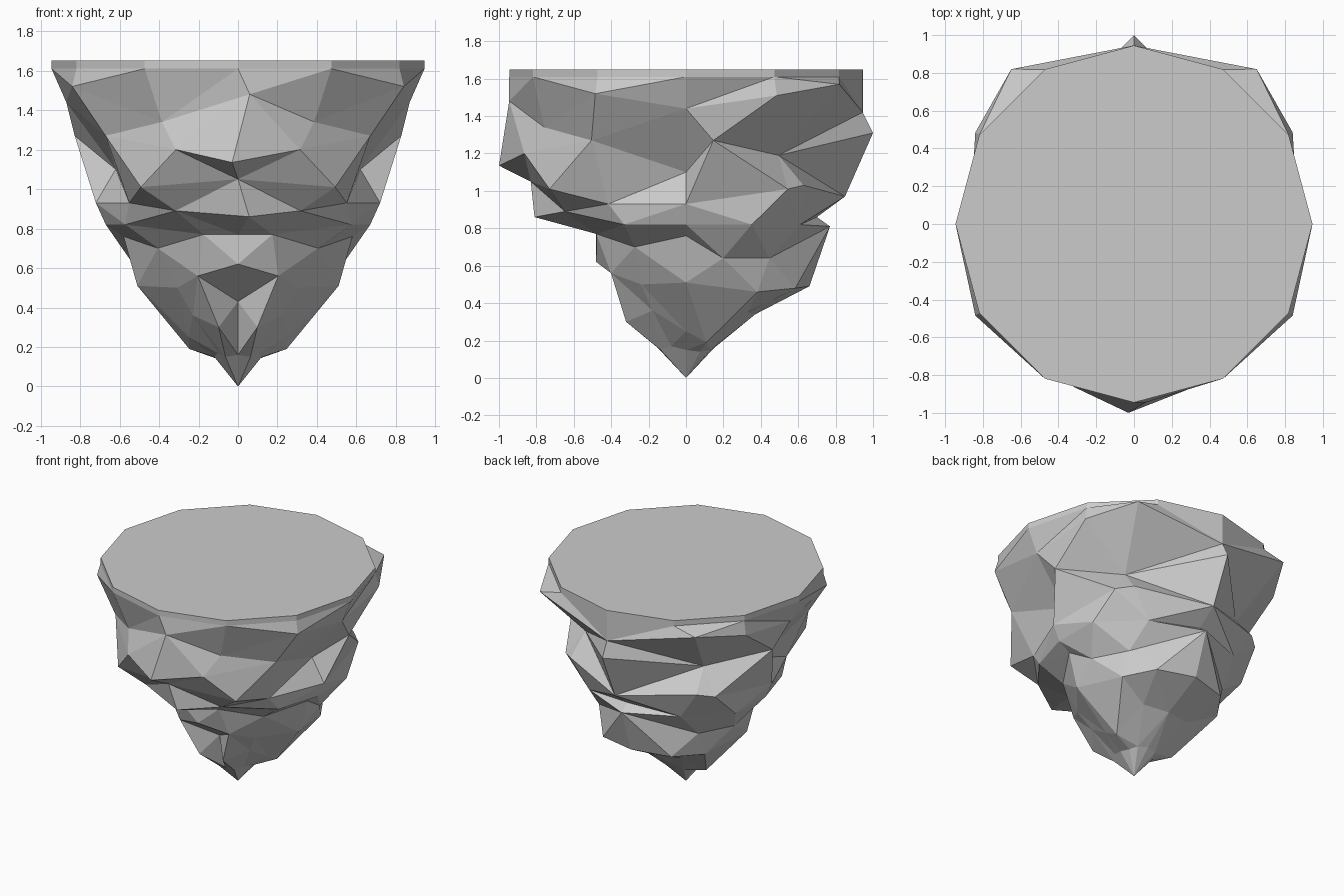
import bpy, bmesh
from math import radians, cos, sin

if "Cube" in bpy.data.objects:
    bpy.data.objects.remove(bpy.data.objects["Cube"])

TOP_Z, RIM_Z, RIM_R = 1.65, 1.61, 0.945

# Weathered cliff profiles from front (-90 deg) round to back (90 deg):
# (radius, height[, own angle]) going down
PROFILES = {
    -90: [(.947, 1.48, -86.4), (1.0, 1.135, -91.7), (.83, 1.05), (.812, .86, -86),
          (.48, .77), (.48, .62), (.22, .43), (.15, .16)],
    -60: [(.85, 1.34, -63), (.92, 1.20, -70), (.88, 1.01, -56), (.72, .89, -64),
          (.51, .77, -70), (.45, .56, -63), (.335, .30, -73), (.15, .15, -65)],
    -30: [(.97, 1.52), (.84, 1.27, -37), (.69, .93, -37), (.66, .82),
          (.49, .70, -34), (.39, .50, -38), (.29, .36, -38), (.13, .17, -38)],
    0:   [(.87, 1.44), (.62, 1.10), (.72, .93), (.67, .82),
          (.58, .76), (.51, .51), (.25, .25), (.12, .15)],
    30:  [(.97, 1.51), (.84, 1.27, 10), (.83, 1.01, 41), (.75, .82, 28),
          (.58, .64, 20), (.57, .46, 42), (.27, .19, 24), (.13, .14, 36)],
    60:  [(1.046, 1.57, 51.6), (.70, 1.19, 45), (.82, 1.03, 50), (.72, .82, 58),
          (.61, .64, 47), (.65, .48, 64), (.38, .35), (.15, .15)],
    90:  [(.945, 1.42), (1.0, 1.31), (.85, .97), (.70, .86),
          (.77, .81), (.66, .49), (.37, .34), (.15, .16)],
}
ANGLES = sorted(PROFILES)


def half_ring(level):
    """Points of one ring on the right half, front to back."""
    pts = []
    for a in ANGLES:
        if level < 0:
            r, z, ang = RIM_R, (TOP_Z if level == -2 else RIM_Z), a
        else:
            r, z, *own = PROFILES[a][level]
            ang = own[0] if own else a
        pts.append((r * cos(radians(ang)), r * sin(radians(ang)), z))
    return pts


bm = bmesh.new()
rings = []
for level in range(-2, 8):
    right = half_ring(level)
    left = [(-x, y, z) for x, y, z in right[-2:0:-1]]
    rings.append([bm.verts.new(p) for p in right + left])
n = len(rings[0])

# Rock sides
sides = []
for upper, lower in zip(rings, rings[1:]):
    for i in range(n):
        j = (i + 1) % n
        sides.append(bm.faces.new((lower[i], lower[j], upper[j], upper[i])))
bmesh.ops.triangulate(bm, faces=sides[n:], quad_method='SHORT_EDGE')

# Pointed bottom tip and flat top
tip = bm.verts.new((0, 0, 0))
for i in range(n):
    bm.faces.new((tip, rings[-1][(i + 1) % n], rings[-1][i]))
bm.faces.new(rings[0])
bmesh.ops.recalc_face_normals(bm, faces=bm.faces[:])

mesh = bpy.data.meshes.new("island_rock")
bm.to_mesh(mesh)
bm.free()
rock = bpy.data.objects.new("island_rock", mesh)
bpy.context.collection.objects.link(rock)
